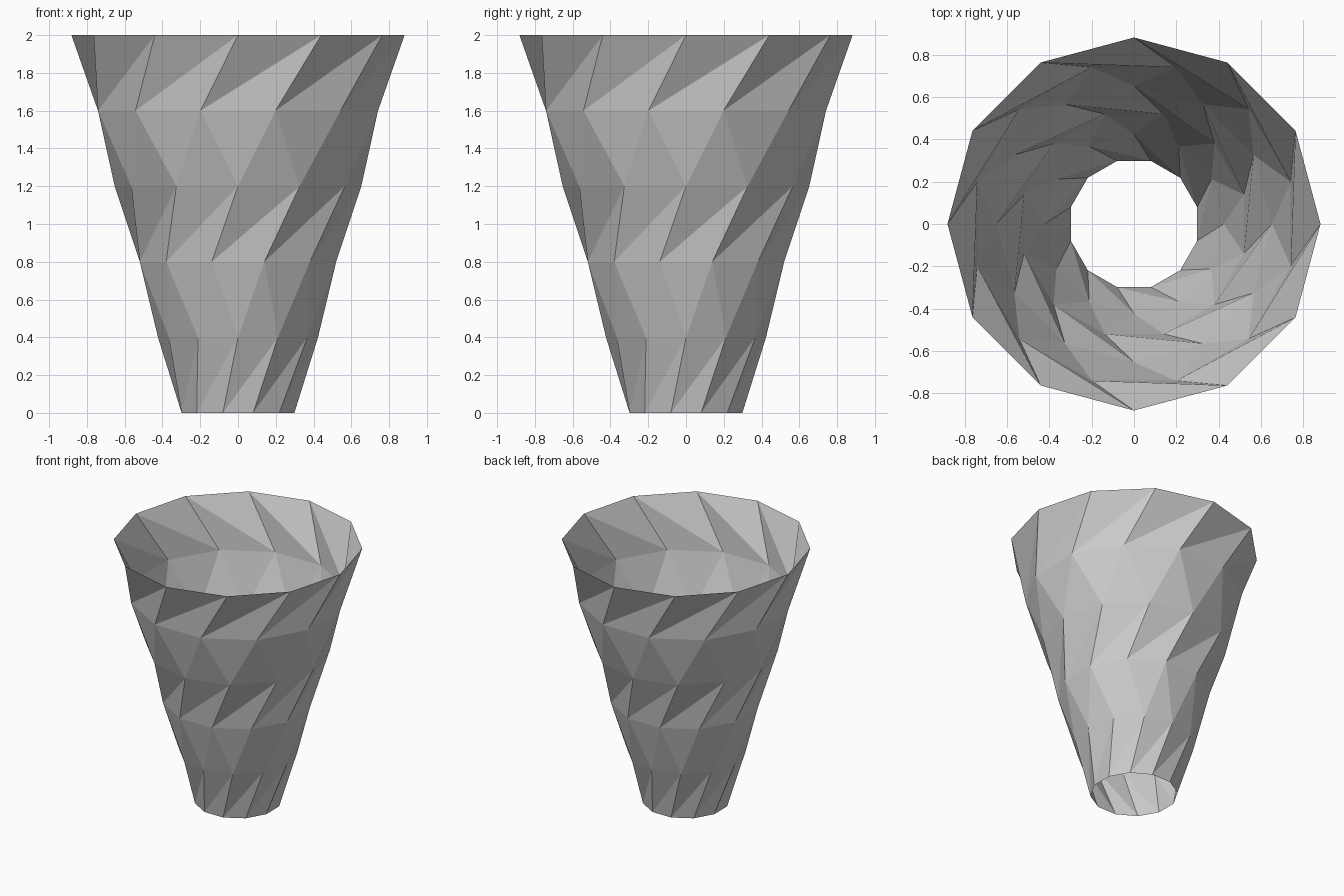
import bpy, bmesh
from math import cos, sin, radians

if "Cube" in bpy.data.objects:
    bpy.data.objects.remove(bpy.data.objects["Cube"])

SIDES, BANDS = 12, 5
R_BOTTOM, R_TOP, HEIGHT = 0.309, 0.882, 2.0

bm = bmesh.new()

# stacked rings, every other one turned by half a side
rings = []
for k in range(BANDS + 1):
    t = k / BANDS
    r = R_BOTTOM + (R_TOP - R_BOTTOM) * t
    turn = 15 if k % 2 == 0 else 0
    rings.append([bm.verts.new((r * cos(radians(30 * i + turn)),
                                r * sin(radians(30 * i + turn)),
                                HEIGHT * t)) for i in range(SIDES)])

# triangulated bands: even bands are twisted forward, odd bands zigzag evenly
for k in range(BANDS):
    low, up = rings[k], rings[k + 1]
    s = 1 if k % 2 == 0 else -1
    for i in range(SIDES):
        a, b = low[i], low[(i + 1) % SIDES]
        c, d = up[(i + s) % SIDES], up[(i + s + 1) % SIDES]
        bm.faces.new((a, d, c))
        bm.faces.new((a, b, d))

mesh = bpy.data.meshes.new("faceted_vase")
bm.to_mesh(mesh)
bm.free()
vase = bpy.data.objects.new("faceted_vase", mesh)
bpy.context.collection.objects.link(vase)
